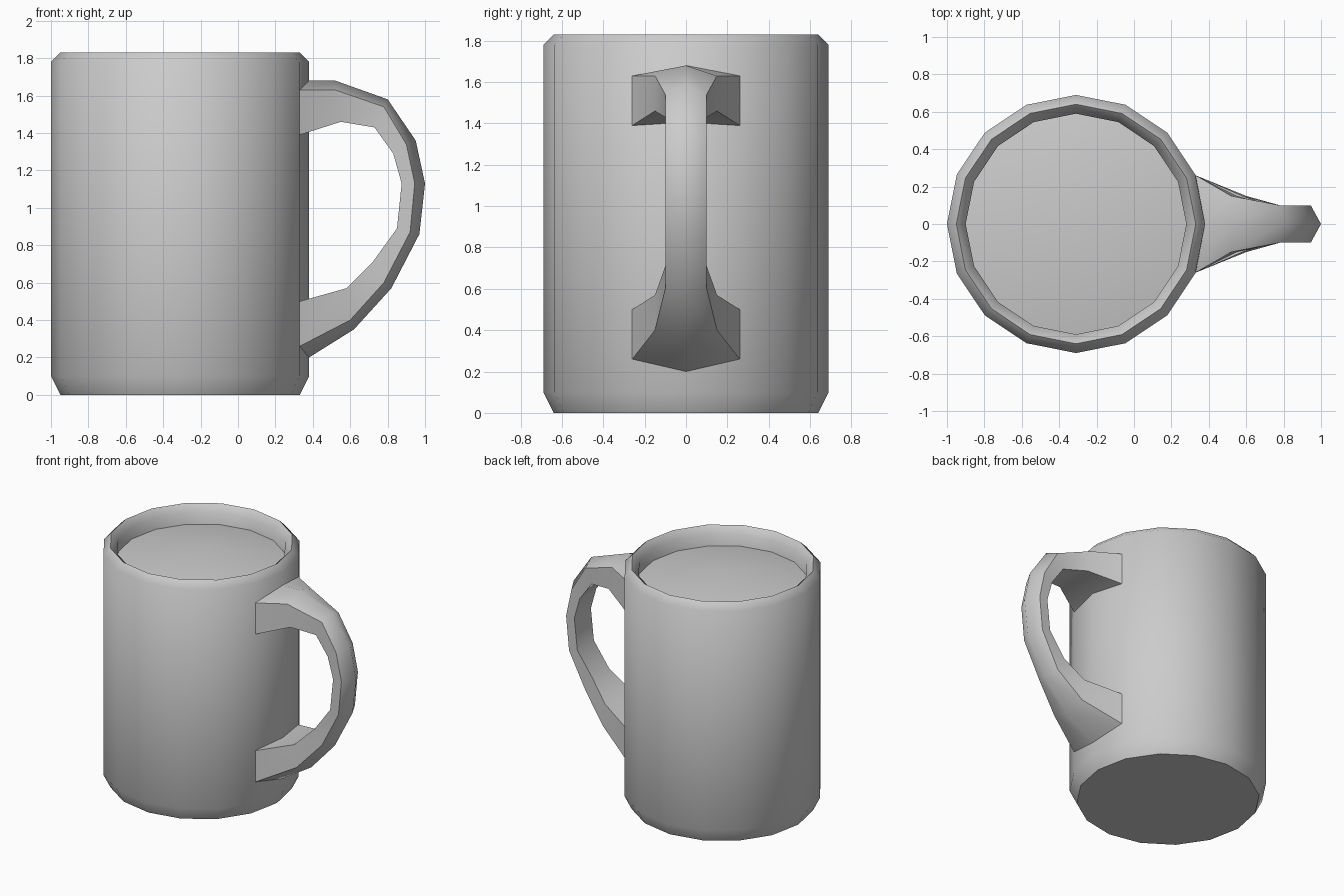
import bpy, bmesh, math

if "Cube" in bpy.data.objects:
    bpy.data.objects.remove(bpy.data.objects["Cube"])

grey = bpy.data.materials.new("warm_grey")
grey.diffuse_color = (0.6, 0.6, 0.6, 1)
grey.use_nodes = True
grey.node_tree.nodes["Principled BSDF"].inputs["Base Color"].default_value = grey.diffuse_color

SIDES = 16
CUP_X = -0.31


def finish(name, bm, angle=60):
    bmesh.ops.recalc_face_normals(bm, faces=bm.faces)
    mesh = bpy.data.meshes.new(name)
    bm.to_mesh(mesh)
    bm.free()
    mesh.materials.append(grey)
    ob = bpy.data.objects.new(name, mesh)
    bpy.context.collection.objects.link(ob)
    bpy.ops.object.select_all(action='DESELECT')
    ob.select_set(True)
    bpy.context.view_layer.objects.active = ob
    bpy.ops.object.shade_smooth_by_angle(angle=math.radians(angle))
    return ob


def bridge(bm, a, b):
    n = len(a)
    for i in range(n):
        j = (i + 1) % n
        bm.faces.new((a[i], a[j], b[j], b[i]))


def ring(bm, r, z):
    return [bm.verts.new((CUP_X + r * math.cos(t), r * math.sin(t), z))
            for t in (math.tau * k / SIDES for k in range(SIDES))]


# Mug body: chamfered foot, straight wall, sharp rim, inner wall and floor
bm = bmesh.new()
profile = [(0.64, 0), (0.69, 0.10), (0.69, 1.78), (0.64, 1.83),
           (0.59, 1.78), (0.59, 1.60)]
rings = [ring(bm, r, z) for r, z in profile]
for a, b in zip(rings, rings[1:]):
    bridge(bm, a, b)
bm.faces.new(rings[0])
bm.faces.new(rings[-1])
finish("mug_body", bm)

# Drink: shallow domed fan inside the rim
bm = bmesh.new()
edge = ring(bm, 0.59, 1.69)
base = ring(bm, 0.59, 1.61)
apex = bm.verts.new((CUP_X, 0, 1.79))
bridge(bm, base, edge)
bm.faces.new(base)
for i in range(SIDES):
    bm.faces.new((edge[i], edge[(i + 1) % SIDES], apex))
finish("drink", bm)

# Handle: five-sided sections, each as outer ridge, outer side, inner side, half width
sections = [
    ((0.38, 1.68), (0.33, 1.63), (0.33, 1.39), 0.26),
    ((0.52, 1.68), (0.52, 1.63), (0.55, 1.46), 0.15),
    ((0.80, 1.58), (0.78, 1.54), (0.73, 1.43), 0.10),
    ((0.95, 1.36), (0.90, 1.34), (0.83, 1.29), 0.10),
    ((1.00, 1.13), (0.945, 1.13), (0.875, 1.13), 0.10),
    ((0.97, 0.86), (0.92, 0.87), (0.85, 0.89), 0.10),
    ((0.82, 0.57), (0.78, 0.60), (0.72, 0.71), 0.10),
    ((0.62, 0.35), (0.60, 0.40), (0.58, 0.57), 0.15),
    ((0.38, 0.20), (0.33, 0.26), (0.33, 0.50), 0.26),
]
bm = bmesh.new()
loops = []
for ridge, outer, inner, w in sections:
    pts = [(ridge, 0), (outer, w), (inner, w), (inner, -w), (outer, -w)]
    loops.append([bm.verts.new((p[0], y, p[1])) for p, y in pts])
for a, b in zip(loops, loops[1:]):
    bridge(bm, a, b)
for end in (loops[0], loops[-1]):
    bm.faces.new(end)
finish("handle", bm)
